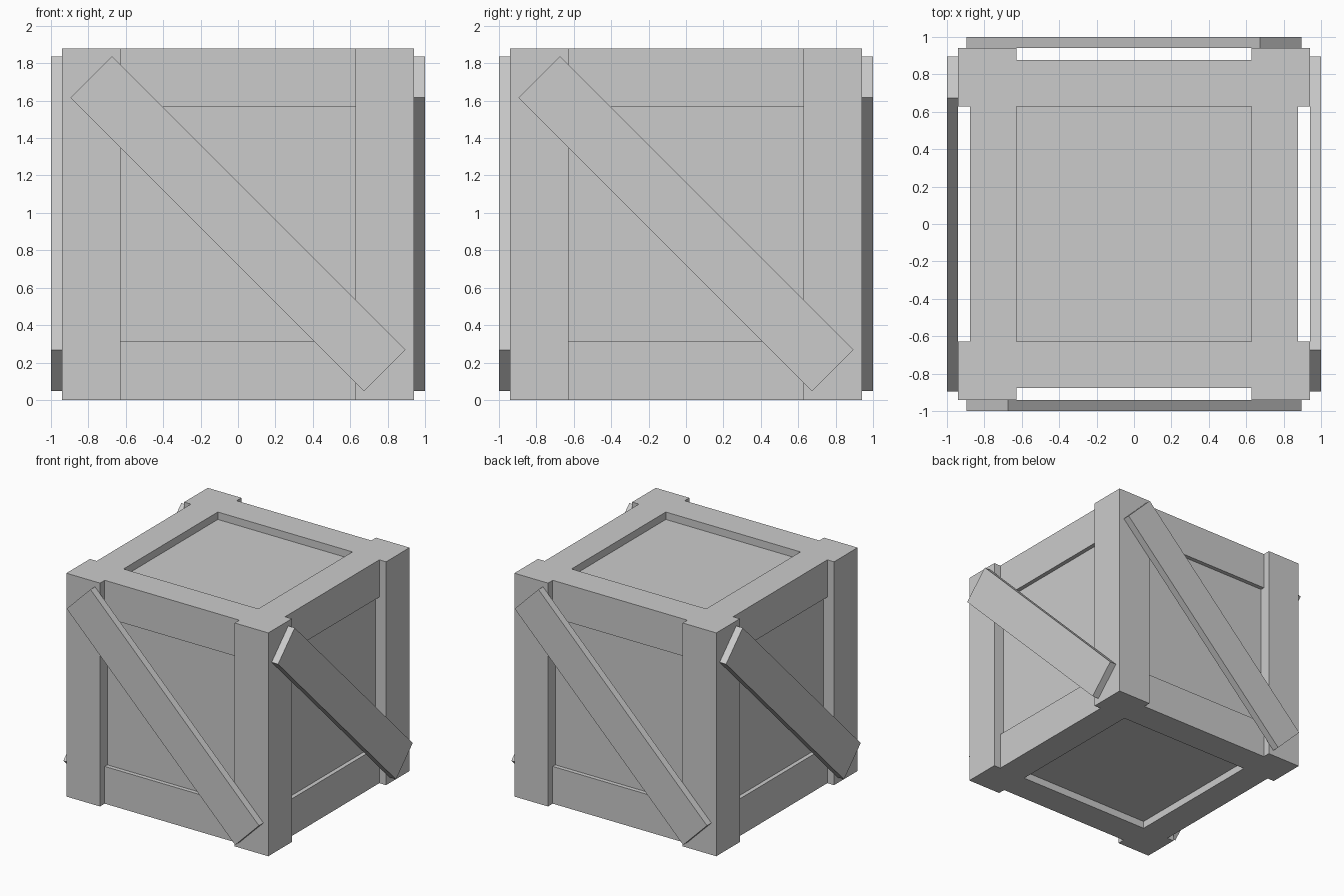
import bpy
import bmesh
from math import pi
from mathutils import Matrix, Vector

if "Cube" in bpy.data.objects:
    bpy.data.objects.remove(bpy.data.objects["Cube"])

H = 0.94        # half width of the crate body, also its mid height
INNER = 0.627   # inner edge of posts and rails
STEP = 0.0627   # setback of the rails and recess of the top and bottom panels
BOARD = H - INNER


def box(name, size, center, tilt=0.0, turn=0.0):
    """Box tilted about its own y axis, placed, then turned about the crate's z axis."""
    matrix = (Matrix.Rotation(turn, 4, 'Z')
              @ Matrix.Translation(center)
              @ Matrix.Rotation(tilt, 4, 'Y')
              @ Matrix.Diagonal(Vector((*size, 1.0))))
    bm = bmesh.new()
    bmesh.ops.create_cube(bm, size=1.0, matrix=matrix)
    mesh = bpy.data.meshes.new(name)
    bm.to_mesh(mesh)
    bm.free()
    obj = bpy.data.objects.new(name, mesh)
    bpy.context.collection.objects.link(obj)
    return obj


# Recessed panels on all six sides
core_width = 2 * 0.842
box("inner_box", (core_width, core_width, 2 * (H - STEP)), (0, 0, H))

rail_depth = BOARD - STEP
rail_y = -(INNER + rail_depth / 2)
post_mid = (H + INNER) / 2

for i, side in enumerate(("front", "right", "back", "left")):
    turn = i * pi / 2

    # Full-height corner post
    box(f"{side}_corner_post", (BOARD, BOARD, 2 * H),
        (-post_mid, -post_mid, H), turn=turn)

    # Bottom and top rails, set back from the posts
    for level, z in (("bottom", BOARD / 2), ("top", 2 * H - BOARD / 2)):
        box(f"{side}_{level}_rail", (2 * INNER, rail_depth, BOARD),
            (0, rail_y, z), turn=turn)

    # Diagonal brace nailed over the posts
    box(f"{side}_diagonal_brace", (2.219, 1.0 - H, BOARD),
        (0, -(1.0 + H) / 2, H + 0.002), tilt=pi / 4, turn=turn)
